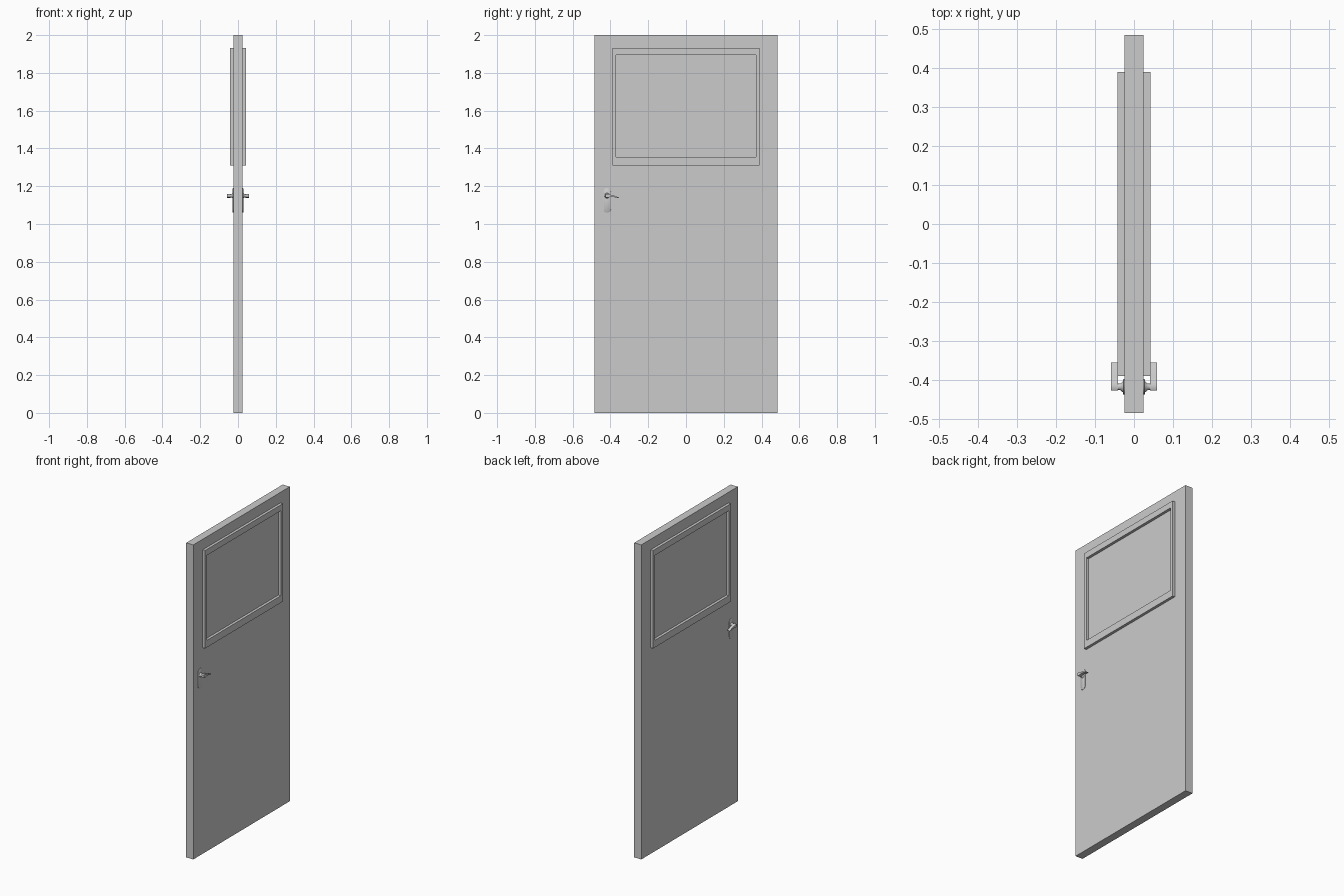
import bpy, bmesh, math

if "Cube" in bpy.data.objects:
    bpy.data.objects.remove(bpy.data.objects["Cube"])


def make(name, verts, faces):
    me = bpy.data.meshes.new(name)
    me.from_pydata(verts, [], faces)
    bm = bmesh.new()
    bm.from_mesh(me)
    bmesh.ops.recalc_face_normals(bm, faces=bm.faces)
    bm.to_mesh(me)
    bm.free()
    ob = bpy.data.objects.new(name, me)
    bpy.context.collection.objects.link(ob)
    return ob


def loft(name, rings):
    """Skin equal-length closed rings and cap both ends."""
    n = len(rings[0])
    faces = [(r*n + i, r*n + (i+1) % n, (r+1)*n + (i+1) % n, (r+1)*n + i)
             for r in range(len(rings)-1) for i in range(n)]
    faces += [tuple(range(n)), tuple(range((len(rings)-1)*n, len(rings)*n))]
    return make(name, [v for r in rings for v in r], faces)


def rect(x, y, z0, z1):
    return [(x, -y, z0), (x, y, z0), (x, y, z1), (x, -y, z1)]


def smooth(ob):
    bpy.ops.object.select_all(action='DESELECT')
    ob.select_set(True)
    bpy.context.view_layer.objects.active = ob
    bpy.ops.object.shade_smooth_by_angle(angle=math.radians(40))


# door leaf
loft("door_leaf", [rect(-0.025, 0.485, 0, 2), rect(0.025, 0.485, 0, 2)])

HY, HZ = -0.418, 1.15
for s, side in ((1, "right"), (-1, "left")):
    # raised window trim
    rings = [rect(s*0.024, 0.39, 1.31, 1.933), rect(s*0.042, 0.39, 1.31, 1.933),
             rect(s*0.042, 0.37, 1.355, 1.895), rect(s*0.024, 0.37, 1.355, 1.895)]
    faces = [(r*4+i, r*4+(i+1) % 4, ((r+1) % 4)*4+(i+1) % 4, ((r+1) % 4)*4+i)
             for r in range(4) for i in range(4)]
    make("window_trim_" + side, [v for r in rings for v in r], faces)

    # rounded backplate
    def plate(x, r):
        pts = []
        for zc, a0 in ((1.17, 0), (1.08, math.pi)):
            for k in range(9):
                a = a0 + math.pi*k/8
                pts.append((s*x, HY + r*math.cos(a), zc + r*math.sin(a)))
        return pts
    smooth(loft("handle_plate_" + side, [plate(0.024, 0.02), plate(0.027, 0.02), plate(0.0285, 0.018)]))

    # flared neck
    def disc(x, r):
        return [(s*x, HY + r*math.cos(math.tau*k/16), HZ + r*math.sin(math.tau*k/16))
                for k in range(16)]
    smooth(loft("handle_neck_" + side,
                [disc(0.027, 0.015), disc(0.030, 0.013), disc(0.034, 0.009), disc(0.043, 0.008)]))

    # lever: tapered curved profile extruded outward
    mid = [(-0.427, 1.150, .008), (-0.422, 1.150, .010), (-0.412, 1.150, .010), (-0.404, 1.149, .007),
           (-0.392, 1.148, .005), (-0.380, 1.146, .004), (-0.368, 1.142, .003), (-0.356, 1.139, .002)]
    outline = [(y, z-h) for y, z, h in mid] + [(y, z+h) for y, z, h in reversed(mid)]
    smooth(loft("handle_lever_" + side,
                [[(s*x, y, z) for y, z in outline] for x in (0.041, 0.059)]))
